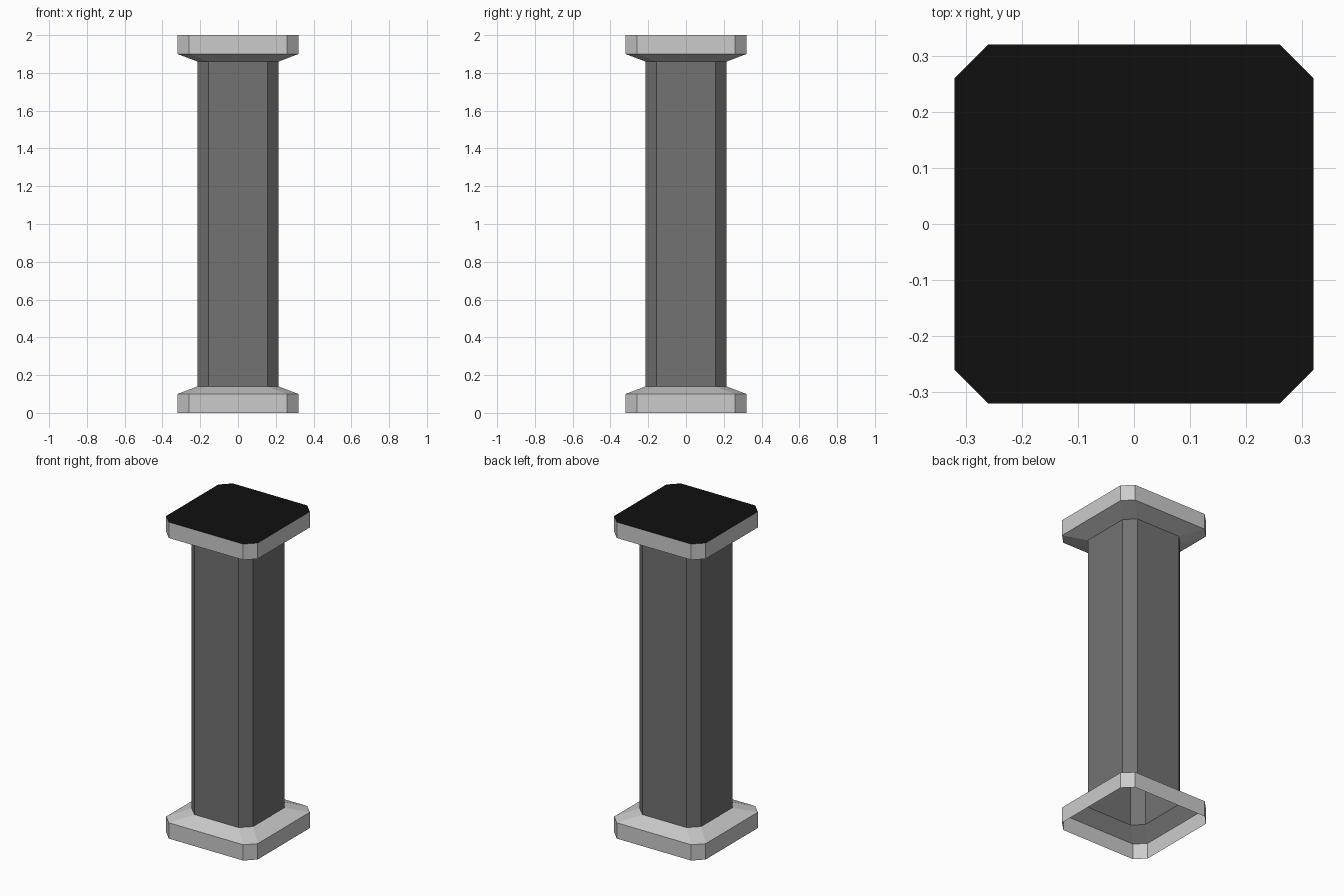
import bpy, bmesh

if "Cube" in bpy.data.objects:
    bpy.data.objects.remove(bpy.data.objects["Cube"])


def material(name, v):
    m = bpy.data.materials.new(name)
    m.diffuse_color = (v, v, v, 1)
    m.use_nodes = True
    m.node_tree.nodes["Principled BSDF"].inputs["Base Color"].default_value = m.diffuse_color
    return m


def ring(bm, half, chamfer, z):
    """Square outline with cut corners, counter-clockwise."""
    a, b = half, half - chamfer
    pts = [(a, -b), (a, b), (b, a), (-b, a), (-a, b), (-a, -b), (-b, -a), (b, -a)]
    return [bm.verts.new((x, y, z)) for x, y in pts]


def loft(name, profile, mats=(), cap=False):
    """Open shell through (half width, z) outlines, optionally capped on top."""
    bm = bmesh.new()
    rings = [ring(bm, half, 0.06, z) for half, z in profile]
    for lo, hi in zip(rings, rings[1:]):
        for i in range(8):
            j = (i + 1) % 8
            bm.faces.new((lo[i], lo[j], hi[j], hi[i]))
    if cap:
        bm.faces.new(rings[-1]).material_index = 1
    mesh = bpy.data.meshes.new(name)
    bm.to_mesh(mesh)
    bm.free()
    for m in mats:
        mesh.materials.append(m)
    obj = bpy.data.objects.new(name, mesh)
    bpy.context.collection.objects.link(obj)
    return obj


W, S = 0.32, 0.215
stone = material("light_stone", 0.8)
dark = material("dark_stone", 0.17)
black = material("black_top", 0.005)

# Hollow base, shaft and capital with a black top face
loft("base", [(W, 0), (W, 0.10), (S, 0.14)], [stone])
loft("shaft", [(S, 0.14), (S, 1.86)], [dark])
loft("capital", [(S, 1.86), (W, 1.90), (W, 2.0)], [stone, black], cap=True)
